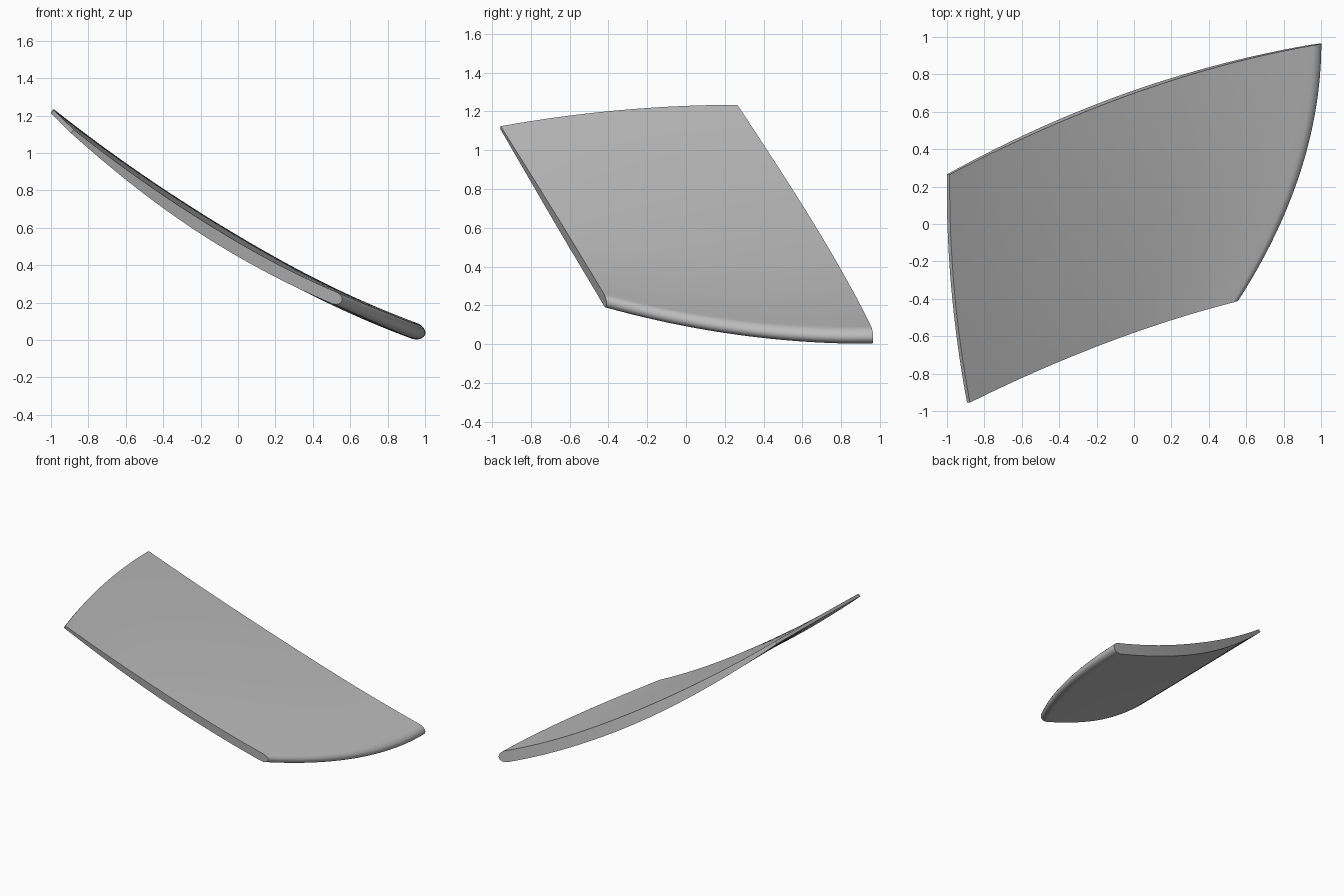
import bpy
import bmesh
from math import sin, cos, pi, sqrt
from mathutils import Vector

cube = bpy.data.objects.get("Cube")
if cube:
    bpy.data.objects.remove(cube)

SPAN = 40
NOSE = 0.03          # share of the chord taken by the rounded leading edge


def lerp(a, b, t):
    return a + (b - a) * t


def hump(t):
    return 4 * t * (1 - t)


def camber(u, v):
    """Middle surface: u runs trailing to leading, v runs front end to back end."""
    trail = Vector((-0.885, -0.955, 1.115)).lerp(Vector((-0.993, 0.265, 1.225)), v)
    trail += Vector((-0.03, 0, 0.027)) * hump(v)
    lead = Vector((0.555, -0.41, 0.208)).lerp(Vector((1.0, 0.965, 0.028)), v)
    lead += Vector((0.11, 0, -0.05)) * hump(v)
    bow = Vector((0, 0.047, -0.078)).lerp(Vector((0, 0.093, -0.122)), v)
    return trail.lerp(lead, u) + bow * hump(u)


def half_thickness(u, v):
    full = lerp(0.033, 0.044, v)
    h = lerp(0.012, full, sin(pi / 2 * min(u / 0.6, 1)))
    if u > 1 - NOSE:
        h *= sqrt(max(0, 1 - ((u - 1 + NOSE) / NOSE) ** 2))
    return h


# Chord stations, packed tightly round the nose
stations = [(1 - NOSE) * i / 36 for i in range(36)]
stations += [1 - NOSE + NOSE * sin(pi / 2 * i / 10) for i in range(11)]

# Blade skins
bm = bmesh.new()
upper, lower = [], []
for j in range(SPAN + 1):
    v = j / SPAN
    top_row, low_row = [], []
    for u in stations:
        p = camber(u, v)
        along = camber(u + 0.001, v) - camber(u - 0.001, v)
        normal = Vector((-along.z, 0, along.x)).normalized()
        offset = normal * half_thickness(u, v)
        top_row.append(bm.verts.new(p + offset))
        low_row.append(top_row[-1] if u == stations[-1] else bm.verts.new(p - offset))
    upper.append(top_row)
    lower.append(low_row)

for grid in (upper, lower):
    for a, b in zip(grid, grid[1:]):
        for i in range(len(stations) - 1):
            bm.faces.new((a[i], a[i + 1], b[i + 1], b[i]))

# End caps
for top_row, low_row in ((upper[0], lower[0]), (upper[-1], lower[-1])):
    for i in range(len(stations) - 1):
        ring = (top_row[i], top_row[i + 1], low_row[i + 1], low_row[i])
        bm.faces.new(list(dict.fromkeys(ring)))

# Flat trailing edge
for j in range(SPAN):
    bm.faces.new((upper[j][0], upper[j + 1][0], lower[j + 1][0], lower[j][0]))

bmesh.ops.recalc_face_normals(bm, faces=bm.faces)
mesh = bpy.data.meshes.new("blade")
bm.to_mesh(mesh)
bm.free()
blade = bpy.data.objects.new("blade", mesh)
bpy.context.collection.objects.link(blade)

# Plain grey finish
grey = bpy.data.materials.new("light_grey")
grey.use_nodes = True
colour = (0.5, 0.5, 0.5, 1)
grey.diffuse_color = colour
grey.node_tree.nodes["Principled BSDF"].inputs["Base Color"].default_value = colour
mesh.materials.append(grey)

bpy.ops.object.select_all(action="DESELECT")
blade.select_set(True)
bpy.context.view_layer.objects.active = blade
bpy.ops.object.shade_smooth_by_angle(angle=pi / 5)
